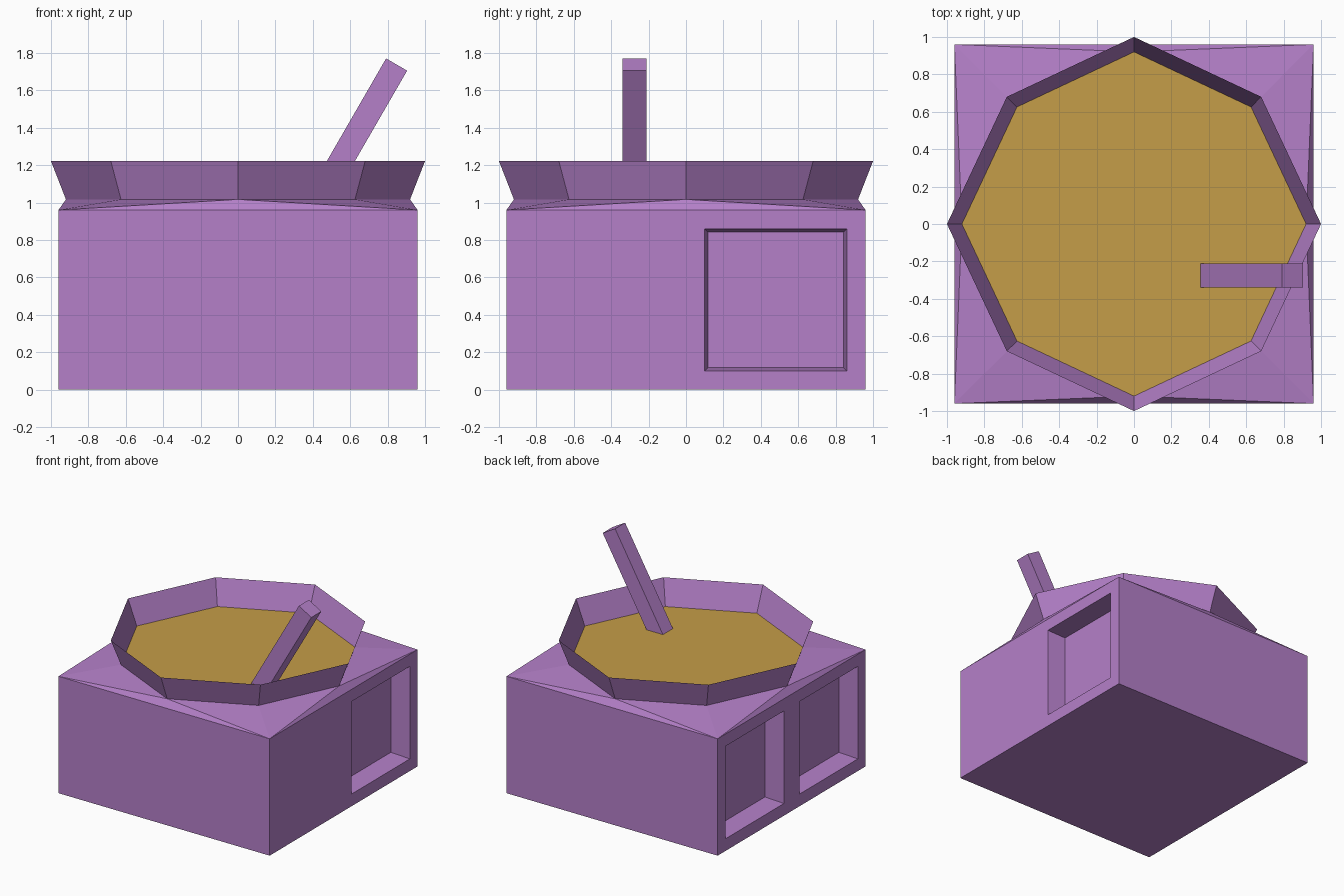
import bpy, bmesh, math
from mathutils import Matrix

if "Cube" in bpy.data.objects:
    bpy.data.objects.remove(bpy.data.objects["Cube"])

H, TOP, SKIN, LIP = 0.96, 0.96, 1.017, 1.222   # half width, then heights


def material(name, rgb):
    m = bpy.data.materials.new(name)
    m.diffuse_color = (*rgb, 1)
    m.use_nodes = True
    m.node_tree.nodes["Principled BSDF"].inputs["Base Color"].default_value = m.diffuse_color
    return m


purple = material("purple", (0.46, 0.216, 0.584))
gold = material("gold", (0.56, 0.34, 0.065))


def make(name, bm, *mats):
    me = bpy.data.meshes.new(name)
    bm.to_mesh(me)
    bm.free()
    for m in mats:
        me.materials.append(m)
    ob = bpy.data.objects.new(name, me)
    bpy.context.collection.objects.link(ob)
    return ob


def octagon(bm, scale, z):
    # axis points stick out a little further than the diagonal ones
    ring = []
    for i in range(8):
        r = scale * (1.0 if i % 2 == 0 else 0.68 * math.sqrt(2))
        a = i * math.pi / 4
        ring.append(bm.verts.new((r * math.cos(a), r * math.sin(a), z)))
    return ring


def square(bm, z):
    return [bm.verts.new((x * H, y * H, z)) for x, y in ((1, 1), (-1, 1), (-1, -1), (1, -1))]


# body: box whose top slopes up into a gold octagonal surface
bm = bmesh.new()
low, high, oct_ring = square(bm, 0), square(bm, TOP), octagon(bm, 0.92, SKIN)
bm.faces.new(low[::-1])
for i in range(4):
    j = (i + 1) % 4
    bm.faces.new((low[i], low[j], high[j], high[i]))
    d0, ax, d1 = (oct_ring[(2 * i + k) % 8] for k in (1, 2, 3))
    bm.faces.new((high[i], high[j], ax))
    bm.faces.new((high[i], ax, d0))
    bm.faces.new((high[j], d1, ax))
bm.faces.new(oct_ring).material_index = 1
bmesh.ops.recalc_face_normals(bm, faces=bm.faces[:])
body = make("body", bm, purple, gold)

# tapered recesses: one on the right side, two on the left
DEPTH, EXTRA, OUTER, TAPER = 0.16, 0.04, 0.38, 0.018
bm = bmesh.new()
for side, y in ((1, 0.48), (-1, 0.48), (-1, -0.48)):
    length = DEPTH + EXTRA
    mat = (Matrix.Translation((side * (H + EXTRA - length / 2), y, 0.48))
           @ Matrix.Rotation(side * math.pi / 2, 4, 'Y') @ Matrix.Rotation(math.pi / 4, 4, 'Z'))
    r2 = math.sqrt(2)
    bmesh.ops.create_cone(bm, cap_ends=True, segments=4, depth=length, matrix=mat,
                          radius1=(OUTER - TAPER) * r2,
                          radius2=(OUTER + TAPER * EXTRA / DEPTH) * r2)
bmesh.ops.recalc_face_normals(bm, faces=bm.faces[:])
cutter = make("recess_cutter", bm, purple)
cut = body.modifiers.new("recesses", 'BOOLEAN')
cut.operation, cut.solver, cut.object = 'DIFFERENCE', 'EXACT', cutter
bpy.context.view_layer.objects.active = body
bpy.ops.object.modifier_apply(modifier=cut.name)
bpy.data.objects.remove(cutter)

# flared rim: thin octagonal sheet
bm = bmesh.new()
a, b = octagon(bm, 0.92, SKIN), octagon(bm, 1.0, LIP)
for i in range(8):
    j = (i + 1) % 8
    bm.faces.new((a[i], a[j], b[j], b[i]))
make("rim", bm, purple)

# stick: square bar leaning 30 degrees to the right out of the surface
bm = bmesh.new()
LEN, W = 0.9, 0.13
mat = (Matrix.Translation((0.848, -0.275, 1.738)) @ Matrix.Rotation(math.radians(30), 4, 'Y')
       @ Matrix.Translation((0, 0, -LEN / 2)) @ Matrix.Diagonal((W, W, LEN, 1)))
bmesh.ops.create_cube(bm, size=1, matrix=mat)
make("stick", bm, purple)
